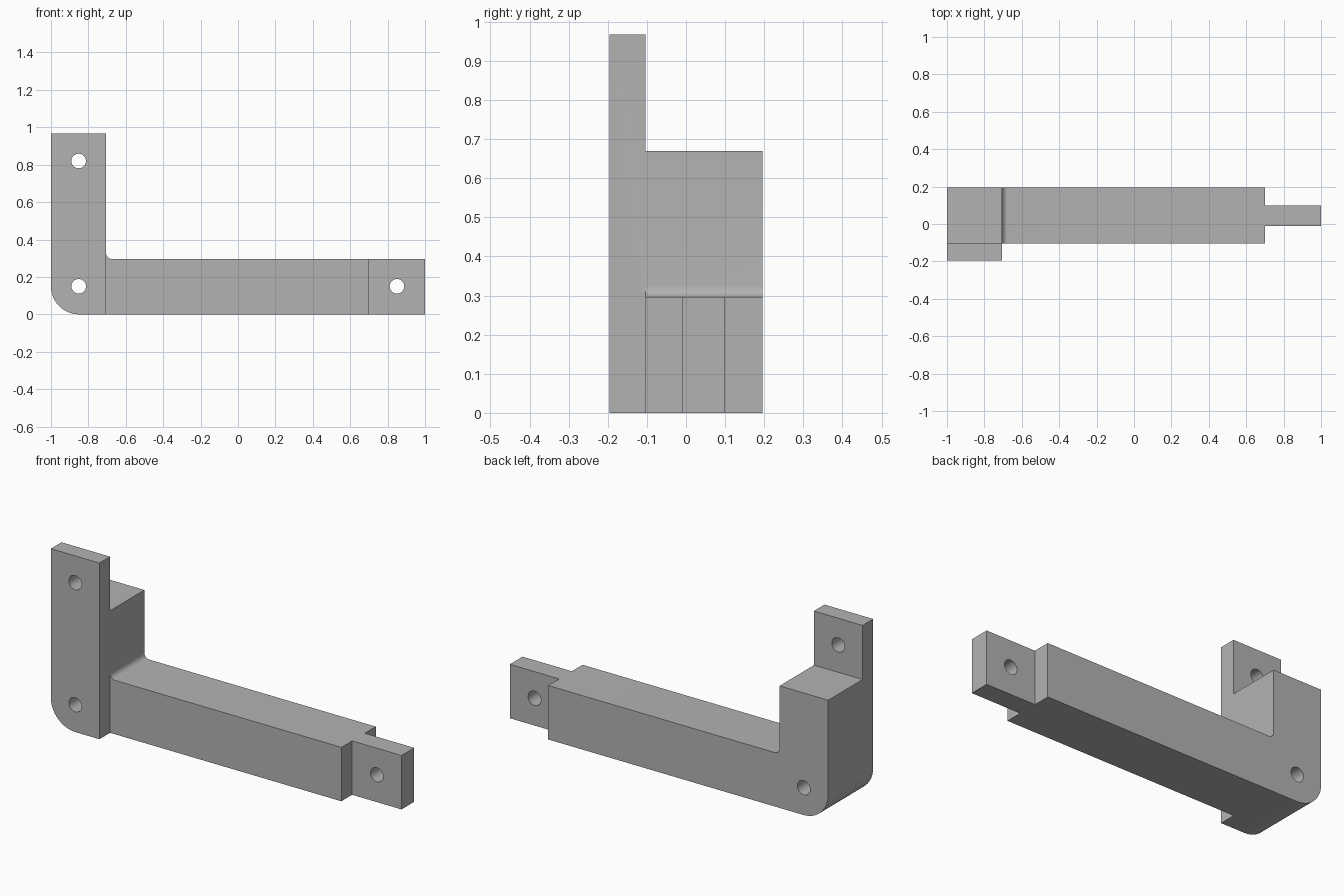
import bpy
import bmesh
from math import sin, cos, pi, radians

cube = bpy.data.objects.get("Cube")
if cube:
    bpy.data.objects.remove(cube, do_unlink=True)

# Main dimensions
LEFT, RIGHT = -1.0, 1.0
POST_X, ARM_X = -0.705, 0.70
FRONT, STEP, BACK = -0.195, -0.103, 0.195
TONGUE_Y = (-0.01, 0.1)
ARM_Z, BLOCK_Z, PLATE_Z = 0.296, 0.67, 0.967
CORNER_R, FILLET_R, HOLE_R = 0.15, 0.03, 0.039

grey = bpy.data.materials.new("plain grey")
grey.use_nodes = True
colour = (0.45, 0.45, 0.45, 1)
grey.diffuse_color = colour
grey.node_tree.nodes["Principled BSDF"].inputs["Base Color"].default_value = colour


def arc(cx, cz, r, start, end, steps):
    angles = [radians(start + (end - start) * i / steps) for i in range(steps + 1)]
    return [(cx + r * cos(a), cz + r * sin(a)) for a in angles]


def prism(name, profile, y0, y1):
    """Extrude an x-z profile along y."""
    bm = bmesh.new()
    face = bm.faces.new([bm.verts.new((x, y0, z)) for x, z in profile])
    new = bmesh.ops.extrude_face_region(bm, geom=[face])["geom"]
    for v in new:
        if isinstance(v, bmesh.types.BMVert):
            v.co.y = y1
    bmesh.ops.recalc_face_normals(bm, faces=bm.faces)
    mesh = bpy.data.meshes.new(name)
    bm.to_mesh(mesh)
    bm.free()
    mesh.materials.append(grey)
    obj = bpy.data.objects.new(name, mesh)
    bpy.context.collection.objects.link(obj)
    return obj


def combine(target, other, operation):
    """Apply a boolean and drop the helper."""
    mod = target.modifiers.new(operation.lower(), "BOOLEAN")
    mod.operation, mod.solver, mod.object = operation, "EXACT", other
    bpy.context.view_layer.objects.active = target
    bpy.ops.object.modifier_apply(modifier=mod.name)
    bpy.data.objects.remove(other, do_unlink=True)


# Post block and long arm, with rounded heel and inner fillet
heel = arc(LEFT + CORNER_R, CORNER_R, CORNER_R, 180, 270, 16)
fillet = arc(POST_X + FILLET_R, ARM_Z + FILLET_R, FILLET_R, 270, 180, 8)
bracket = prism("bracket", heel + [(ARM_X, 0), (ARM_X, ARM_Z)] + fillet
                + [(POST_X, BLOCK_Z), (LEFT, BLOCK_Z)], STEP, BACK)

# Tall front plate
plate = prism("front_plate", heel + [(POST_X, 0), (POST_X, PLATE_Z), (LEFT, PLATE_Z)],
              FRONT, STEP)
combine(bracket, plate, "UNION")

# Thin end tongue
tongue = prism("end_tongue", [(ARM_X, 0), (RIGHT, 0), (RIGHT, ARM_Z), (ARM_X, ARM_Z)],
               *TONGUE_Y)
combine(bracket, tongue, "UNION")

# Bolt holes
for x, z in [(-0.852, 0.82), (-0.852, 0.15), (0.85, 0.15)]:
    hole = prism("hole_cutter", arc(x, z, HOLE_R, 0, 348.75, 31), -0.4, 0.4)
    hole.hide_render = True
    combine(bracket, hole, "DIFFERENCE")

# Smooth curved surfaces, keep edges sharp
for o in bpy.context.selected_objects:
    o.select_set(False)
bracket.select_set(True)
bpy.context.view_layer.objects.active = bracket
bpy.ops.object.shade_smooth_by_angle(angle=radians(30))
